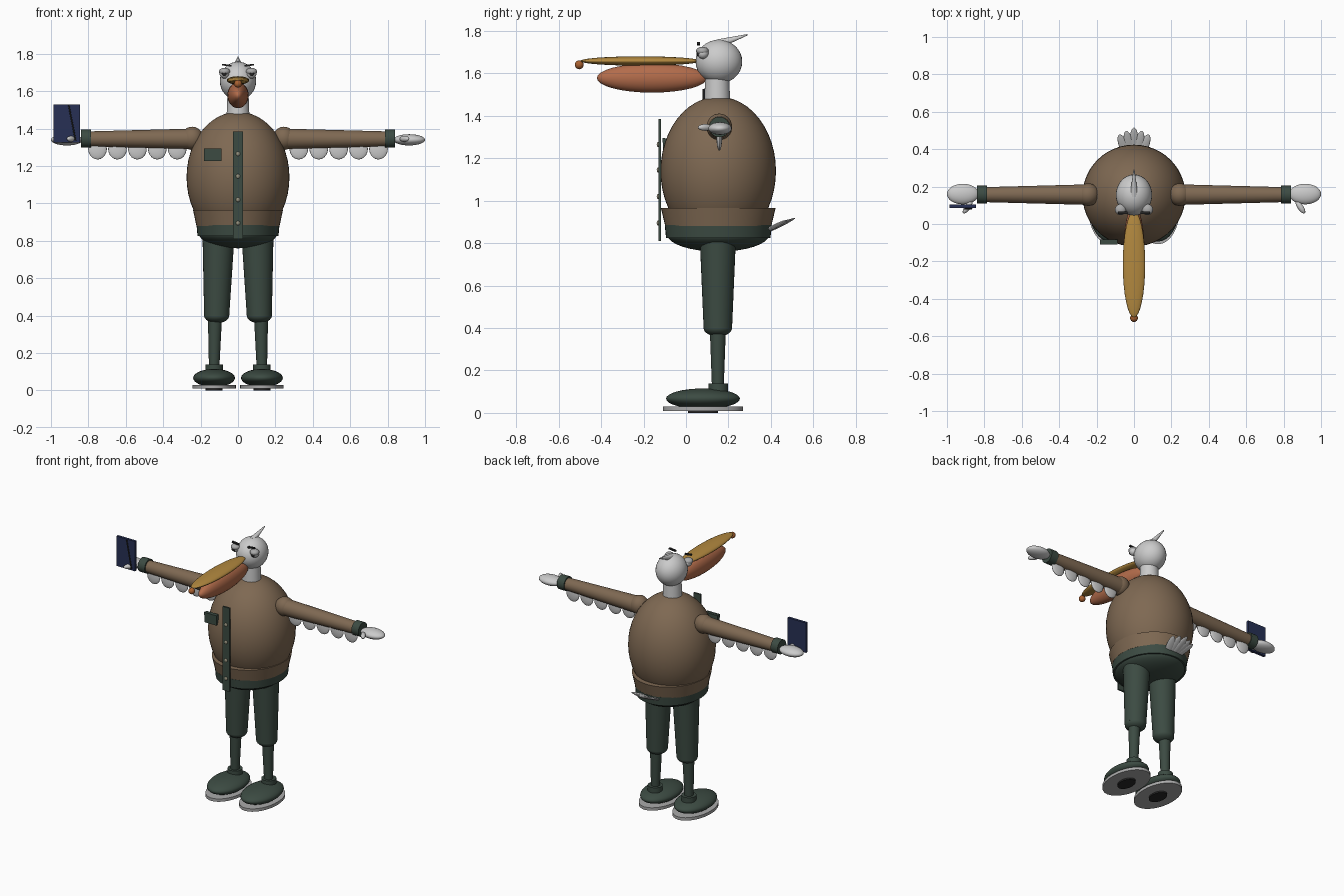
import bpy, math
from mathutils import Vector

if "Cube" in bpy.data.objects:
    bpy.data.objects.remove(bpy.data.objects["Cube"])


def mat(name, r, g, b):
    m = bpy.data.materials.new(name)
    m.diffuse_color = (r, g, b, 1)
    m.use_nodes = True
    m.node_tree.nodes["Principled BSDF"].inputs["Base Color"].default_value = m.diffuse_color
    return m


BROWN = mat("brown_cloth", .21, .14, .085)
GREEN = mat("green_cloth", .045, .07, .055)
WHITE = mat("white_plumage", .75, .75, .72)
YELLOW = mat("beak_yellow", .45, .25, .05)
ORANGE = mat("pouch_orange", .45, .15, .07)
TIP = mat("beak_tip", .4, .12, .03)
NAVY = mat("navy", .02, .03, .09)
DARK = mat("dark", .02, .02, .02)
BRASS = mat("button_metal", .3, .28, .2)
SOLE = mat("sole_grey", .4, .4, .4)


def finish(name, m, angle=40):
    o = bpy.context.object
    o.name = name
    o.data.materials.append(m)
    bpy.ops.object.shade_smooth_by_angle(angle=math.radians(angle))
    return o


def ball(name, loc, size, m, rot=(0, 0, 0), seg=32):
    bpy.ops.mesh.primitive_uv_sphere_add(segments=seg, ring_count=seg // 2, radius=1, location=loc, rotation=rot)
    bpy.context.object.scale = size
    return finish(name, m)


def box(name, loc, size, m, rot=(0, 0, 0)):
    bpy.ops.mesh.primitive_cube_add(size=1, location=loc, rotation=rot)
    bpy.context.object.scale = size
    return finish(name, m)


def taper(name, a, b, ra, rb, m, squash=(1, 1), seg=32):
    """Cone frustum running from point a to point b."""
    a, b = Vector(a), Vector(b)
    d = b - a
    bpy.ops.mesh.primitive_cone_add(vertices=seg, radius1=ra, radius2=rb, depth=d.length, location=(a + b) / 2)
    o = bpy.context.object
    o.rotation_euler = d.to_track_quat('Z', 'Y').to_euler()
    o.scale = (squash[0], squash[1], 1)
    return finish(name, m)


Y = .152  # depth of the body axis

# Jacket, hem and hips
ball("jacket_body", (0, Y, 1.14), (.275, .272, .35), BROWN, seg=48)
taper("jacket_hem", (0, Y, .88), (0, Y, .965), .25, .27, BROWN, (.89, 1), 48)
taper("waistband", (0, Y, .825), (0, Y, .885), .246, .252, GREEN, (.88, 1), 48)
ball("hips", (0, Y, .84), (.21, .24, .08), GREEN)

# Front strip, buttons and pocket
box("front_strip", (0, -.124, 1.097), (.052, .012, .575), GREEN)
for z in (1.265, 1.145, 1.02, .895):
    ball("button", (0, -.131, z), (.012, .007, .012), BRASS, seg=16)
box("chest_pocket", (-.135, -.095, 1.26), (.092, .025, .068), GREEN)
box("pocket_flap", (-.135, -.104, 1.285), (.096, .012, .02), GREEN)

# Neck, head and crest
taper("neck", (0, .147, 1.44), (0, .147, 1.6), .062, .056, WHITE)
ball("head", (0, .155, 1.655), (.097, .11, .103), WHITE)
taper("crest", (0, .15, 1.738), (0, .29, 1.782), .022, .003, WHITE, seg=16)

# Beak
ball("upper_beak", (0, -.215, 1.658), (.06, .285, .022), YELLOW)
ball("beak_pouch", (0, -.16, 1.578), (.057, .26, .069), ORANGE)
ball("beak_tip", (0, -.503, 1.64), (.021, .021, .021), TIP, seg=16)

# Eyes, lids and brows
for s in (-1, 1):
    ball("eye", (s * .072, .08, 1.695), (.027, .027, .027), WHITE, seg=20)
    ball("pupil", (s * .074, .056, 1.693), (.013, .007, .013), DARK, seg=16)
    ball("eyelid", (s * .072, .077, 1.705), (.03, .03, .02), SOLE, seg=20)
    box("brow", (s * .06, .06, 1.739), (.05, .014, .009), DARK, (0, -s * .12, 0))

# Arms with wing feathers and hands
for s in (-1, 1):
    ball("shoulder", (s * .245, .157, 1.348), (.06, .06, .062), BROWN)
    taper("sleeve", (s * .24, .157, 1.345), (s * .8, .157, 1.345), .055, .04, BROWN)
    taper("cuff", (s * .787, .157, 1.347), (s * .84, .157, 1.347), .048, .048, GREEN)
    ball("hand", (s * .915, .16, 1.34), (.085, .055, .03), WHITE)
    ball("thumb", (s * .89, .09, 1.345), (.016, .04, .016), WHITE, (0, 0, s * .6), 16)
    for i in range(5):
        ball("wing_feather", (s * (.325 + .1065 * i), .157, 1.292), (.05, .013, .057), WHITE, seg=20)

# Booklet held in the right hand
box("booklet", (-.915, .094, 1.427), (.142, .018, .205), NAVY)
taper("booklet_ribbon", (-.905, .081, 1.525), (-.868, .081, 1.335), .004, .004, DARK, seg=8)

# Legs and shoes
for s in (-1, 1):
    taper("thigh", (s * .114, .15, .4), (s * .104, .15, .84), .067, .086, GREEN)
    ball("knee", (s * .114, .15, .4), (.067, .067, .04), GREEN)
    taper("shin", (s * .128, .15, .1), (s * .123, .15, .4), .027, .038, GREEN)
    taper("ankle_cuff", (s * .128, .152, .095), (s * .128, .152, .138), .047, .047, GREEN)
    ball("shoe", (s * .128, .08, .067), (.112, .174, .048), GREEN)
    taper("sole", (s * .128, .08, .01), (s * .128, .08, .03), .188, .188, SOLE, (.62, 1))
    taper("sole_pad", (s * .128, .08, 0), (s * .128, .08, .015), .07, .07, DARK, (.65, 1))

# Tail fan
for i in range(-2, 3):
    a = -i * .2
    length = .1 - .011 * abs(i)
    ball("tail_feather", (i * .026, .425 - .006 * abs(i), .876), (.026, length, .009), WHITE, (.44, 0, a), 20)
